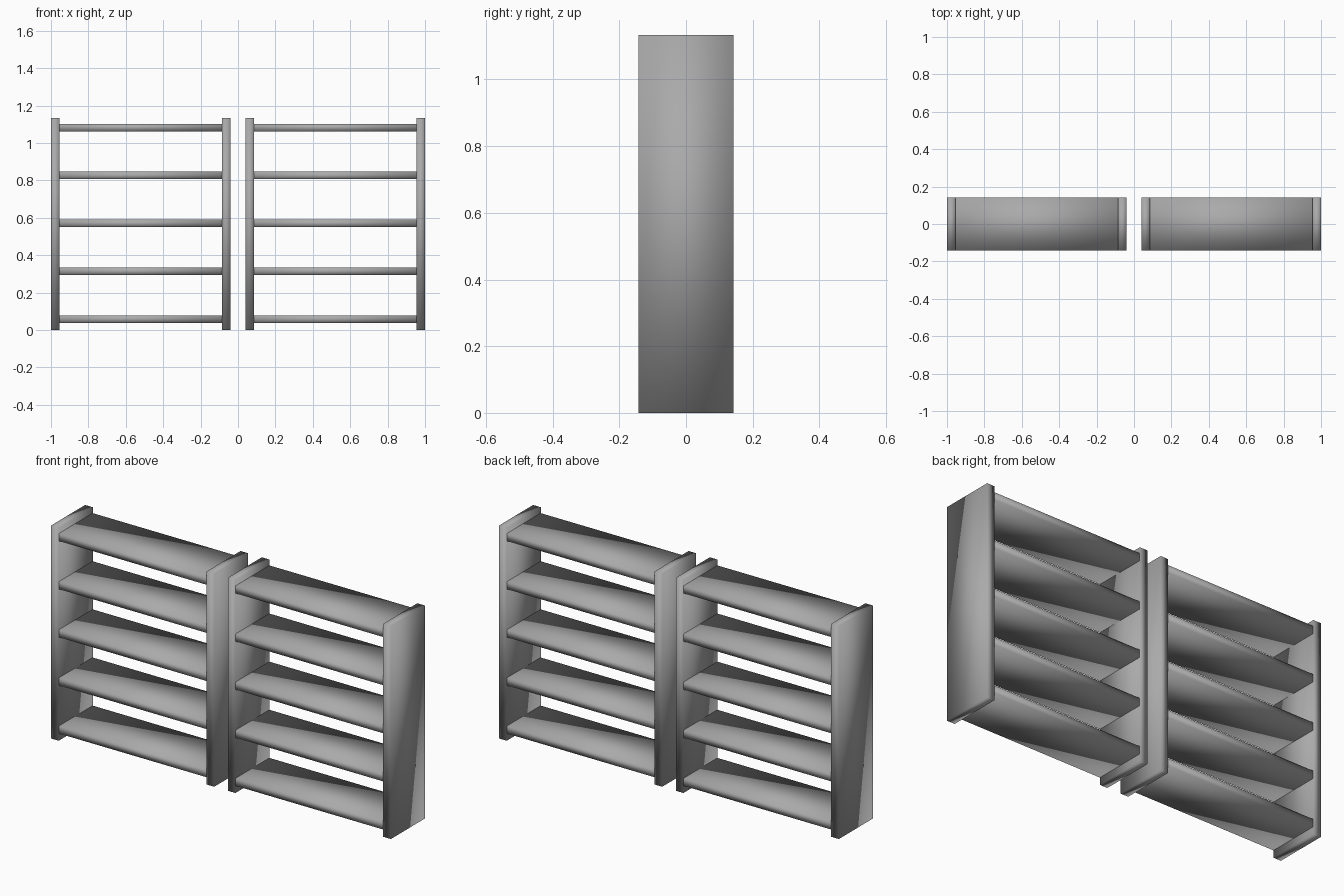
import bpy

cube = bpy.data.objects.get("Cube")
if cube:
    bpy.data.objects.remove(cube, do_unlink=True)

OUTER, INNER = 1.0, 0.04      # extent of each unit along x
HEIGHT, DEPTH = 1.133, 0.286
BOARD, SHELF = 0.045, 0.04    # board thicknesses
LIP = 0.001                   # keeps shelf ends just inside the uprights

grey = bpy.data.materials.new("plain_grey")
grey.use_nodes = True
grey.diffuse_color = (0.4, 0.4, 0.4, 1)
grey.node_tree.nodes["Principled BSDF"].inputs["Base Color"].default_value = (0.4, 0.4, 0.4, 1)


def board(name, centre, size):
    """Smooth-shaded board of a given size."""
    bpy.ops.mesh.primitive_cube_add(size=1, location=centre)
    obj = bpy.context.object
    obj.name = name
    obj.scale = size
    bpy.ops.object.transform_apply(location=False, rotation=False, scale=True)
    obj.data.materials.append(grey)
    bpy.ops.object.shade_smooth()
    return obj


for side, label in ((-1, "right"), (1, "left")):
    # Uprights
    for end, x in (("outer", OUTER - BOARD / 2), ("inner", INNER + BOARD / 2)):
        board(f"{label}_unit_{end}_upright", (side * x, 0, HEIGHT / 2), (BOARD, DEPTH, HEIGHT))
    # Shelves, housed through the uprights
    for i in range(5):
        z = 0.058 + i * 0.256
        board(f"{label}_unit_shelf_{i + 1}", (side * (OUTER + INNER) / 2, 0, z),
              (OUTER - INNER - 2 * LIP, DEPTH - 2 * LIP, SHELF))
